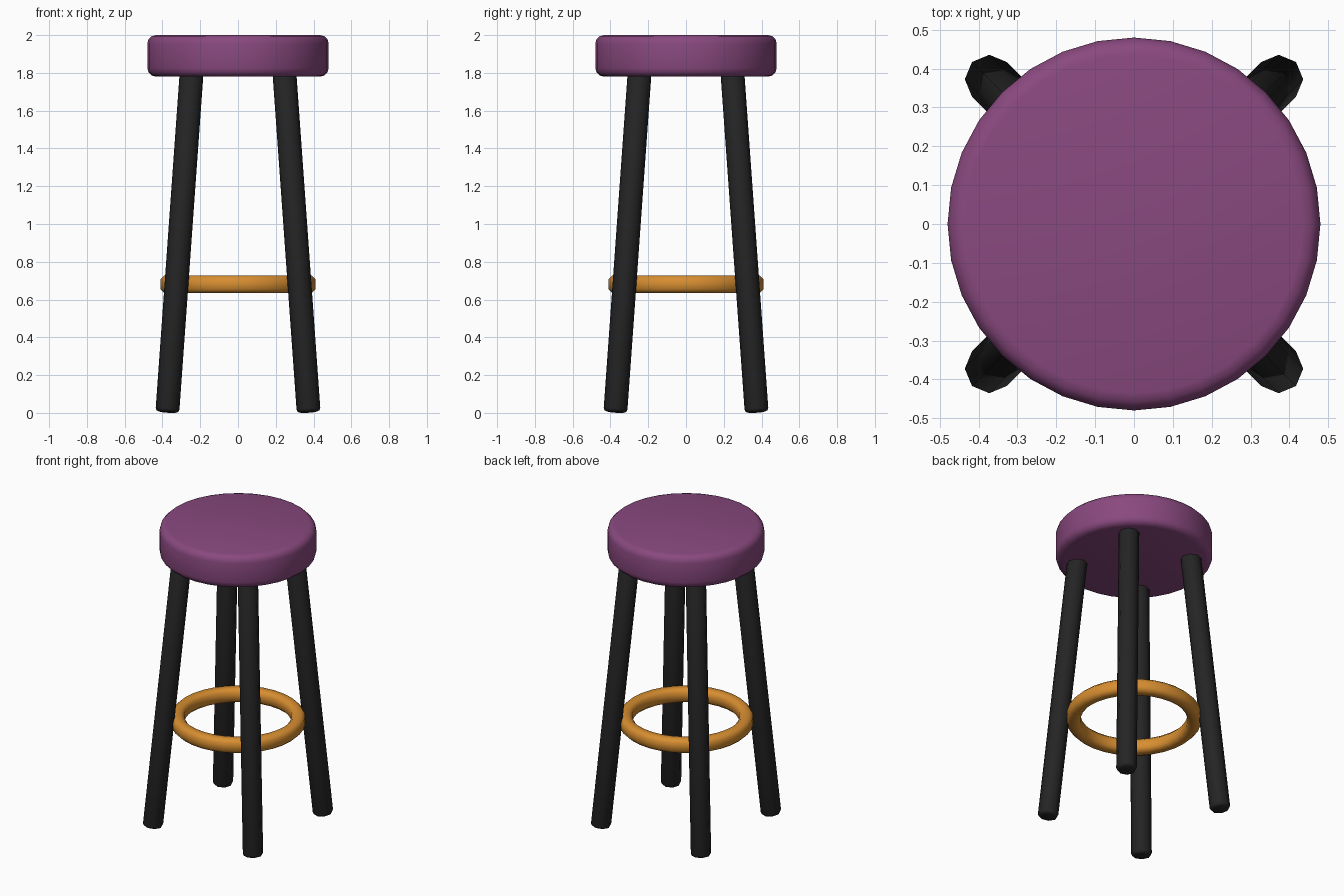
import bpy, bmesh, math
from mathutils import Vector

if "Cube" in bpy.data.objects:
    bpy.data.objects.remove(bpy.data.objects["Cube"])


def material(name, rgb):
    m = bpy.data.materials.new(name)
    m.diffuse_color = (*rgb, 1)
    m.use_nodes = True
    m.node_tree.nodes["Principled BSDF"].inputs["Base Color"].default_value = m.diffuse_color
    return m


purple = material("purple cushion", (0.25, 0.066, 0.212))
orange = material("orange metal", (0.68, 0.27, 0.03))
black = material("black legs", (0.018, 0.018, 0.018))


def lathe(name, profile, sides, mat, closed=False):
    """Revolve (radius, z) points round z; open profiles get flat caps."""
    bm = bmesh.new()
    rings = []
    for i in range(sides):
        a = math.tau * i / sides
        rings.append([bm.verts.new((r * math.cos(a), r * math.sin(a), z)) for r, z in profile])
    n = len(profile)
    for i in range(sides):
        a, b = rings[i], rings[(i + 1) % sides]
        for j in range(n if closed else n - 1):
            k = (j + 1) % n
            bm.faces.new((a[j], b[j], b[k], a[k]))
    if not closed:
        bm.faces.new([r[0] for r in reversed(rings)])
        bm.faces.new([r[-1] for r in rings])
    bmesh.ops.recalc_face_normals(bm, faces=bm.faces)
    me = bpy.data.meshes.new(name)
    bm.to_mesh(me)
    bm.free()
    me.materials.append(mat)
    ob = bpy.data.objects.new(name, me)
    bpy.context.collection.objects.link(ob)
    for p in me.polygons:
        p.use_smooth = True
    return ob


def rounded(radius, z0, z1, bevel, steps):
    """Outer profile of a disc with rounded rims."""
    pts = []
    for zc, start in ((z0 + bevel, -90), (z1 - bevel, 0)):
        for s in range(steps + 1):
            t = math.radians(start + 90 * s / steps)
            pts.append((radius - bevel + bevel * math.cos(t), zc + bevel * math.sin(t)))
    return pts


# Round cushion
lathe("seat", rounded(0.48, 1.78, 2.0, 0.045, 3), 32, purple)

# Foot ring with a softened square section
cx, cz, w, h, c = 0.37, 0.681, 0.041, 0.046, 0.02
section = [(cx + sx * x, cz + sz * z) for sx, sz, x, z in (
    (1, -1, w - c, h), (1, -1, w, h - c), (1, 1, w, h - c), (1, 1, w - c, h),
    (-1, 1, w - c, h), (-1, 1, w, h - c), (-1, -1, w, h - c), (-1, -1, w - c, h))]
lathe("foot_ring", section, 32, orange, closed=True)

# Four splayed eight-sided legs
for sx, sy, name in ((-1, -1, "front_left_leg"), (1, -1, "front_right_leg"),
                     (-1, 1, "back_left_leg"), (1, 1, "back_right_leg")):
    foot = Vector((sx * 0.374, sy * 0.374, 0.004))
    top = Vector((sx * 0.245, sy * 0.245, 1.81))
    axis = top - foot
    leg = lathe(name, rounded(0.063, 0, axis.length, 0.018, 2), 8, black)
    leg.location = foot
    leg.rotation_mode = 'QUATERNION'
    leg.rotation_quaternion = Vector((0, 0, 1)).rotation_difference(axis)
